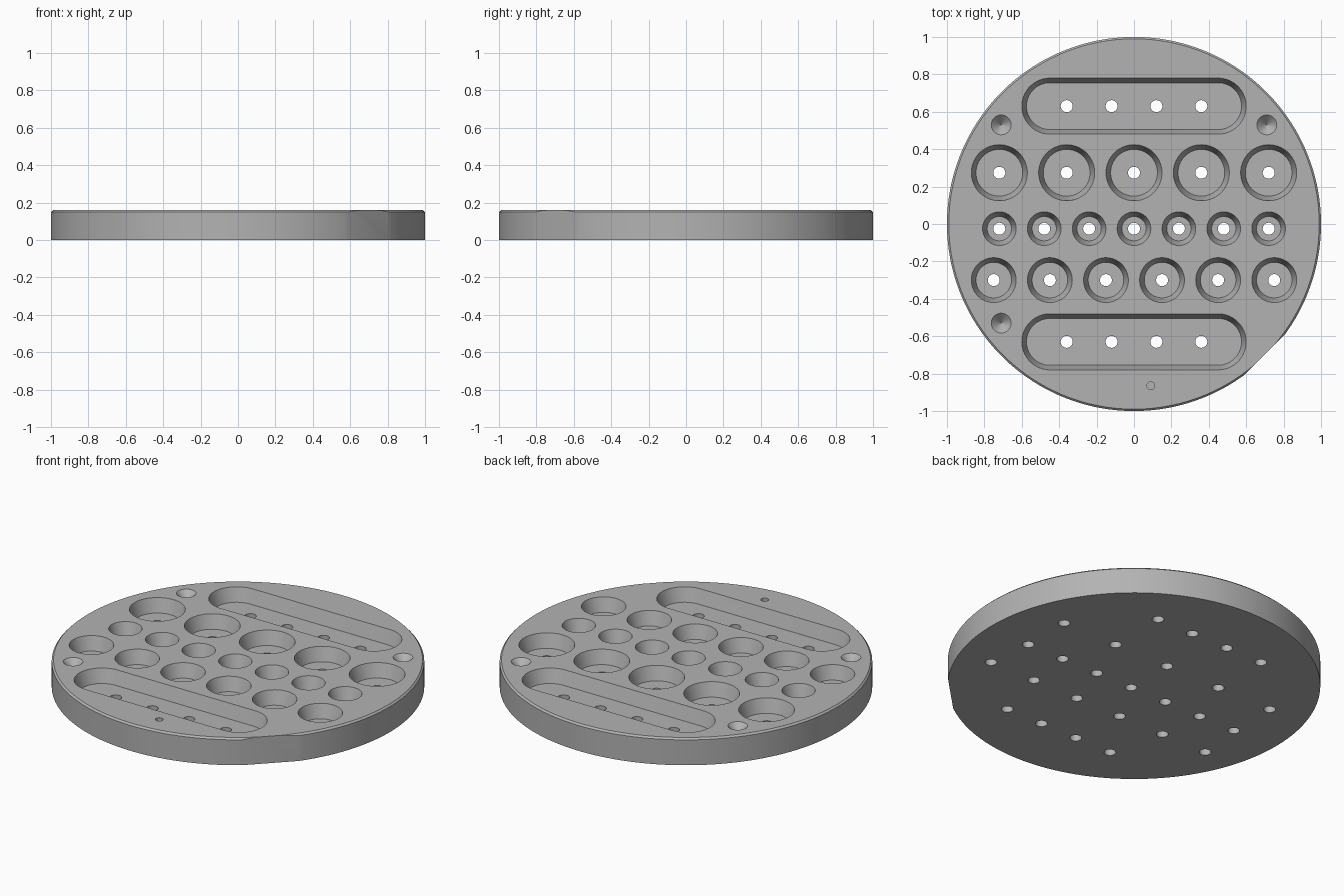
import bpy, bmesh, math
from mathutils import Vector

cube = bpy.data.objects.get("Cube")
if cube:
    bpy.data.objects.remove(cube, do_unlink=True)

TOP = 0.16      # upper face of the plate
FLOOR = 0.08    # floor of the pockets
DRAFT = 0.025   # how far pocket walls lean in

grey = bpy.data.materials.new("plain grey")
grey.use_nodes = True
colour = (0.45, 0.45, 0.45, 1)
grey.diffuse_color = colour
grey.node_tree.nodes["Principled BSDF"].inputs["Base Color"].default_value = colour


def loft(bm, x, y, rings, half=0.0, n=48):
    """Closed solid from stacked (radius, z) rings, stretched by half along x."""
    loops = []
    for r, z in rings:
        loop = []
        for i in range(n):
            a = 2 * math.pi * (i + 0.5) / n
            shift = math.copysign(half, math.cos(a))
            loop.append(bm.verts.new((x + shift + r * math.cos(a), y + r * math.sin(a), z)))
        loops.append(loop)
    bm.faces.new(loops[0][::-1])
    bm.faces.new(loops[-1])
    for low, high in zip(loops, loops[1:]):
        for i in range(n):
            j = (i + 1) % n
            bm.faces.new((low[i], low[j], high[j], high[i]))


def finish(bm, name):
    bmesh.ops.recalc_face_normals(bm, faces=bm.faces)
    mesh = bpy.data.meshes.new(name)
    bm.to_mesh(mesh)
    bm.free()
    obj = bpy.data.objects.new(name, mesh)
    bpy.context.collection.objects.link(obj)
    mesh.materials.append(grey)
    return obj


def carve(target, cutter):
    cutter.hide_render = True
    mod = target.modifiers.new("carve", 'BOOLEAN')
    mod.operation = 'DIFFERENCE'
    mod.solver = 'EXACT'
    mod.object = cutter
    bpy.context.view_layer.objects.active = target
    bpy.ops.object.modifier_apply(modifier=mod.name)
    bpy.data.objects.remove(cutter, do_unlink=True)


# Round plate with a bevelled rim and one flat on its edge
bm = bmesh.new()
loft(bm, 0, 0, [(1, 0), (1, TOP - 0.01), (0.99, TOP)], n=160)
out = Vector((1, -1, 0)).normalized()
cut = bmesh.ops.bisect_plane(bm, geom=bm.verts[:] + bm.edges[:] + bm.faces[:],
                             plane_co=out * 0.988, plane_no=out, clear_outer=True)
bmesh.ops.holes_fill(bm, edges=[e for e in bm.edges if e.is_boundary])
plate = finish(bm, "plate")

# Rows of round pockets: y, radius, count, spacing
rows = [(0.274, 0.15, 5, 0.36), (-0.025, 0.09, 7, 0.24), (-0.3, 0.12, 6, 0.3)]
pockets, drills = bmesh.new(), bmesh.new()


def pocket(x, y, r, half=0.0):
    over = 0.04
    lean = DRAFT / (TOP - FLOOR)
    loft(pockets, x, y, [(r - DRAFT, FLOOR), (r + over * lean, TOP + over)], half)


def drill(x, y):
    loft(drills, x, y, [(0.032, -0.1), (0.032, FLOOR + 0.03)], n=32)


for y, r, count, step in rows:
    for i in range(count):
        x = (i - (count - 1) / 2) * step
        pocket(x, y, r)
        drill(x, y)

# Long slots with four drain holes each
for y in (0.63, -0.63):
    pocket(0, y, 0.15, half=0.45)
    for x in (-0.36, -0.12, 0.12, 0.36):
        drill(x, y)

# Conical dimples and the small blind hole near the front
for x, y in ((-0.71, 0.53), (0.71, 0.53), (-0.71, -0.53)):
    loft(pockets, x, y, [(0.0005, TOP - 0.053), (0.073, TOP + 0.02)], n=32)
loft(pockets, 0.09, -0.865, [(0.021, TOP - 0.03), (0.021, TOP + 0.03)], n=24)

carve(plate, finish(pockets, "pocket_cutter"))
carve(plate, finish(drills, "drill_cutter"))

# Smooth round walls, crisp edges
bpy.ops.object.select_all(action='DESELECT')
plate.select_set(True)
bpy.context.view_layer.objects.active = plate
bpy.ops.object.shade_smooth_by_angle(angle=math.radians(25))
